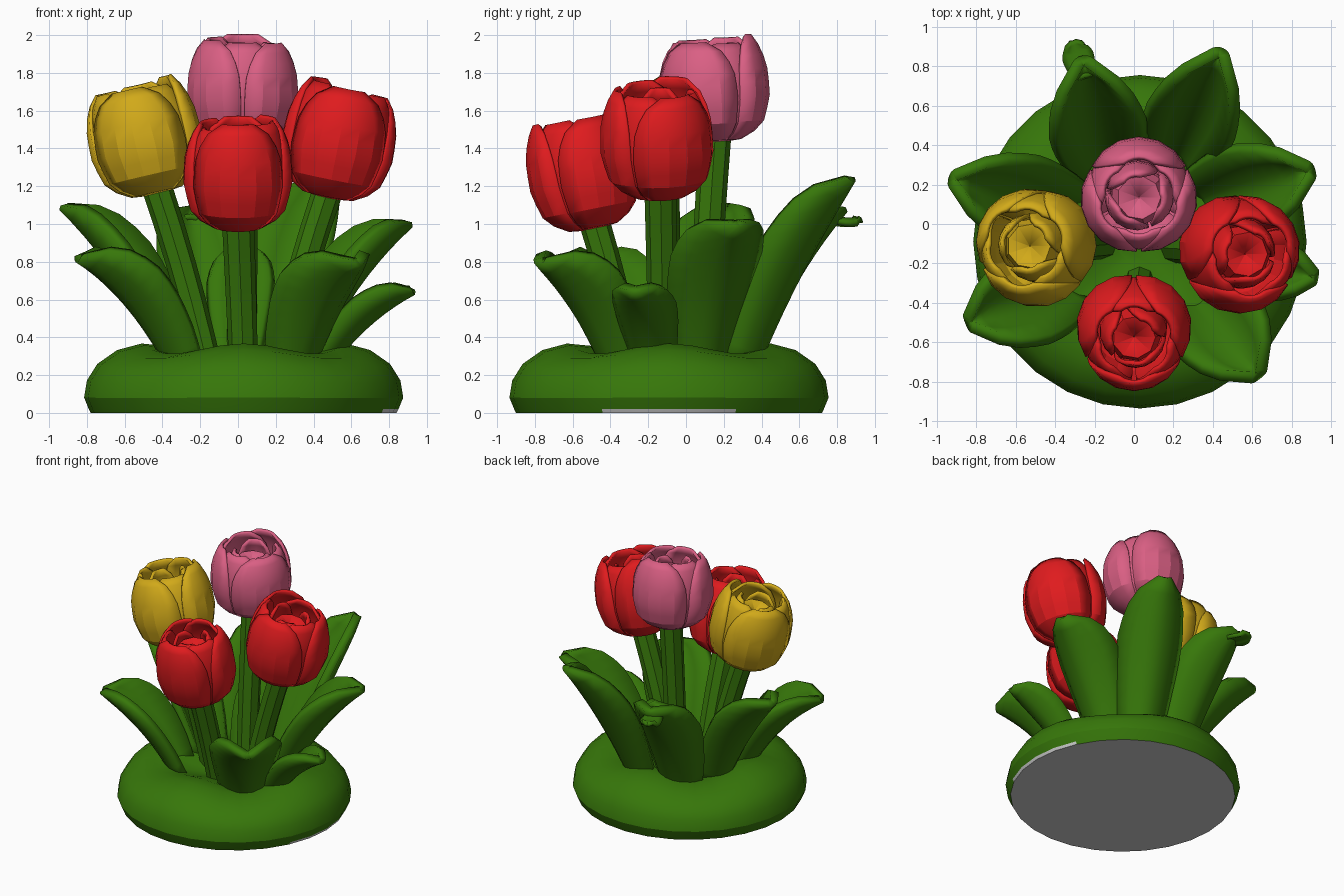
import bpy, bmesh, math
from mathutils import Vector

if "Cube" in bpy.data.objects:
    bpy.data.objects.remove(bpy.data.objects["Cube"])


def material(name, rgb):
    m = bpy.data.materials.new(name)
    m.diffuse_color = (*rgb, 1)
    m.use_nodes = True
    m.node_tree.nodes["Principled BSDF"].inputs["Base Color"].default_value = m.diffuse_color
    return m


GREEN = material("leaf green", (0.038, 0.185, 0.003))
RED = material("tulip red", (0.74, 0.011, 0.013))
YELLOW = material("tulip yellow", (0.64, 0.40, 0.010))
PINK = material("tulip pink", (0.70, 0.115, 0.23))
GREY = material("underside grey", (0.6, 0.6, 0.6))


def finish(bm, name, mats, thickness=0, angle=28):
    bmesh.ops.remove_doubles(bm, verts=bm.verts, dist=0.0005)
    bmesh.ops.recalc_face_normals(bm, faces=bm.faces)
    me = bpy.data.meshes.new(name)
    bm.to_mesh(me)
    bm.free()
    ob = bpy.data.objects.new(name, me)
    bpy.context.collection.objects.link(ob)
    for m in mats:
        me.materials.append(m)
    if thickness:
        mod = ob.modifiers.new("thickness", "SOLIDIFY")
        mod.thickness, mod.offset = thickness, 0
    bpy.ops.object.select_all(action='DESELECT')
    bpy.context.view_layer.objects.active = ob
    ob.select_set(True)
    bpy.ops.object.shade_smooth_by_angle(angle=math.radians(angle))
    return ob


def skin(bm, rows, closed=False):
    """Faces between successive rows of points."""
    vs = [[bm.verts.new(p) for p in r] for r in rows]
    n = len(rows[0])
    for a, b in zip(vs, vs[1:]):
        for j in range(n if closed else n - 1):
            k = (j + 1) % n
            bm.faces.new((a[j], a[k], b[k], b[j]))
    return vs


def lerp_profile(pts, t):
    for (t0, v0), (t1, v1) in zip(pts, pts[1:]):
        if t <= t1:
            return v0 + (v1 - v0) * (t - t0) / (t1 - t0)
    return pts[-1][1]


# Mound: soft cushion with a sunken middle
bm = bmesh.new()
rows = []
for r, z in [(0.81, 0), (0.82, 0.02), (0.845, 0.08), (0.83, 0.165), (0.775, 0.245), (0.67, 0.31),
             (0.54, 0.34), (0.42, 0.33), (0.3, 0.29), (0.12, 0.25)]:
    row = []
    for i in range(28):
        a = 2 * math.pi * i / 28
        w = 1 + 0.08 * math.cos(4 * a) * (z / 0.34)
        row.append((0.03 + r * math.cos(a), -0.09 + r * math.sin(a), z * w))
    rows.append(row)
vs = skin(bm, rows, True)
bm.faces.new(vs[-1])
bm.faces.new(vs[0])
for f in bm.faces:
    c = f.calc_center_median()
    # grey underside, showing a little at the right rim
    if c.z < 0.005 or (c.z < 0.015 and c.x > 0.78):
        f.material_index = 1
finish(bm, "mound", [GREEN, GREY])


def stem(name, base, top, r=0.085):
    bm = bmesh.new()
    base, top = Vector(base), Vector(top)
    mid = (base + top) / 2 + Vector(((base.x - top.x) * 0.1, (base.y - top.y) * 0.1, 0))
    rows = []
    for i in range(6):
        t = i / 5
        c = base * (1 - t) ** 2 + mid * 2 * t * (1 - t) + top * t * t
        rows.append([c + Vector((math.cos(a), math.sin(a), 0)) * r * (0.9 + 0.1 * t)
                     for a in [math.tau * k / 8 for k in range(8)]])
    skin(bm, rows, True)
    finish(bm, name, [GREEN])


# Bloom silhouette: radius and height against distance along the petal
RADIUS = [(0, 0.03), (0.12, 0.55), (0.28, 0.86), (0.48, 1.0), (0.68, 0.99), (0.85, 0.89), (1, 0.72)]
HEIGHT = [(0, 0.0), (0.12, 0.03), (0.28, 0.16), (0.48, 0.40), (0.68, 0.65), (0.85, 0.86), (1, 1.0)]
SPREAD = [(0, 1.0), (0.55, 1.0), (0.75, 0.95), (0.9, 0.75), (1, 0.4)]


def bloom(name, mat, bottom, axis, radius, height, turn):
    bm = bmesh.new()
    rot = Vector((0, 0, 1)).rotation_difference(Vector(axis))
    bottom = Vector(bottom)

    def place(r, a, z):
        return bottom + rot @ Vector((r * math.cos(a), r * math.sin(a), z))

    # scale, height factor, petal half angle, turn offset
    for s, h, half, off in [(1.0, 1.0, 58, 0), (0.90, 0.98, 58, 60), (0.58, 0.93, 58, 20)]:
        for k in range(3):
            mid = math.radians(turn + off + 120 * k)
            hk = height * h * (1 - 0.03 * k)
            rows = []
            for i in range(11):
                t = i / 10
                wide = math.radians(half) * lerp_profile(SPREAD, t)
                row = []
                for j in range(-3, 4):
                    u = j / 3
                    r = radius * s * lerp_profile(RADIUS, t) * (1 - 0.06 * u * u)
                    row.append(place(r, mid + wide * u, hk * lerp_profile(HEIGHT, t)))
                rows.append(row)
            skin(bm, rows)
    # closed heart between the inner petals
    rows = [[place(radius * r, math.tau * k / 9, height * z) for k in range(9)]
            for r, z in [(0.4, 0.3), (0.46, 0.62), (0.36, 0.76), (0.02, 0.72)]]
    skin(bm, rows, True)
    finish(bm, name, [mat], 0.022, 20)


# Flowers: bottom of the bloom, lean, size, foot of the stem
FLOWERS = [
    ("pink", PINK, (0.025, 0.155, 1.44), (0.0, -0.05, 1), 0.29, 0.55, 90, (0.02, 0.08, 0.2)),
    ("yellow", YELLOW, (-0.43, -0.12, 1.165), (-0.23, 0.02, 1), 0.295, 0.59, 20, (-0.15, -0.1, 0.2)),
    ("right_red", RED, (0.475, -0.135, 1.145), (0.2, -0.04, 1), 0.297, 0.60, 150, (0.2, -0.12, 0.2)),
    ("front_red", RED, (0.0, -0.485, 0.98), (0.0, -0.2, 1), 0.285, 0.59, 270, (0.03, -0.28, 0.2)),
]
for n, mat, bottom, axis, r, h, turn, foot in FLOWERS:
    bloom(n + "_bloom", mat, bottom, axis, r, h, turn)
    stem(n + "_stem", foot, (bottom[0], bottom[1], bottom[2] + 0.03))

LEAF_WIDTH = [(0, 0.62), (0.2, 0.8), (0.45, 0.97), (0.62, 1.0), (0.78, 0.88), (0.91, 0.58), (1, 0.12)]


def leaf(name, base, tip, width, rise=0.6, cup=0.75, thick=0.06):
    """Deeply cupped blade along a curve that leaves the mound steeply and bends outward."""
    bm = bmesh.new()
    base, tip = Vector(base), Vector(tip)
    ctrl = base.lerp(tip, 0.42)
    ctrl.z = base.z + (tip.z - base.z) * rise
    flat = Vector((tip.x - base.x, tip.y - base.y, 0)).normalized()
    side = Vector((-flat.y, flat.x, 0))
    rows = []
    for i in range(11):
        t = i / 10
        c = base * (1 - t) ** 2 + ctrl * 2 * t * (1 - t) + tip * t * t
        tan = ((ctrl - base) * (1 - t) + (tip - ctrl) * t).normalized()
        inward = side.cross(tan)
        if inward.dot(flat) > 0:
            inward = -inward
        w = width / 2 * lerp_profile(LEAF_WIDTH, t)
        rows.append([c + side * w * u + inward * w * cup * u * u
                     for u in (-1, -0.6, -0.25, 0, 0.25, 0.6, 1)])
    skin(bm, rows)
    finish(bm, name, [GREEN], thick)


leaf("left_back_leaf", (-0.33, 0.05, 0.22), (-0.92, 0.23, 1.09), 0.44, 0.62)
leaf("left_front_leaf", (-0.33, -0.30, 0.22), (-0.84, -0.5, 0.82), 0.46, 0.70)
leaf("right_front_leaf", (0.33, -0.39, 0.22), (0.63, -0.77, 0.80), 0.48, 0.70)
leaf("right_small_leaf", (0.45, -0.18, 0.22), (0.92, -0.27, 0.65), 0.30, 0.66)
leaf("right_back_leaf", (0.35, 0.10, 0.22), (0.90, 0.27, 1.0), 0.46, 0.64)
leaf("back_right_leaf", (0.21, 0.34, 0.22), (0.44, 0.87, 1.24), 0.44, 0.55)
leaf("back_left_leaf", (-0.15, 0.33, 0.22), (-0.26, 0.83, 1.08), 0.46, 0.6)
leaf("middle_leaf", (0.0, 0.08, 0.22), (0.03, 0.36, 0.88), 0.34, 0.7, 0.3)
# curled tip on the back left leaf
leaf("back_left_leaf_tip", (-0.25, 0.74, 1.04), (-0.31, 0.93, 1.02), 0.15, 1.3, 0.3, 0.03)
